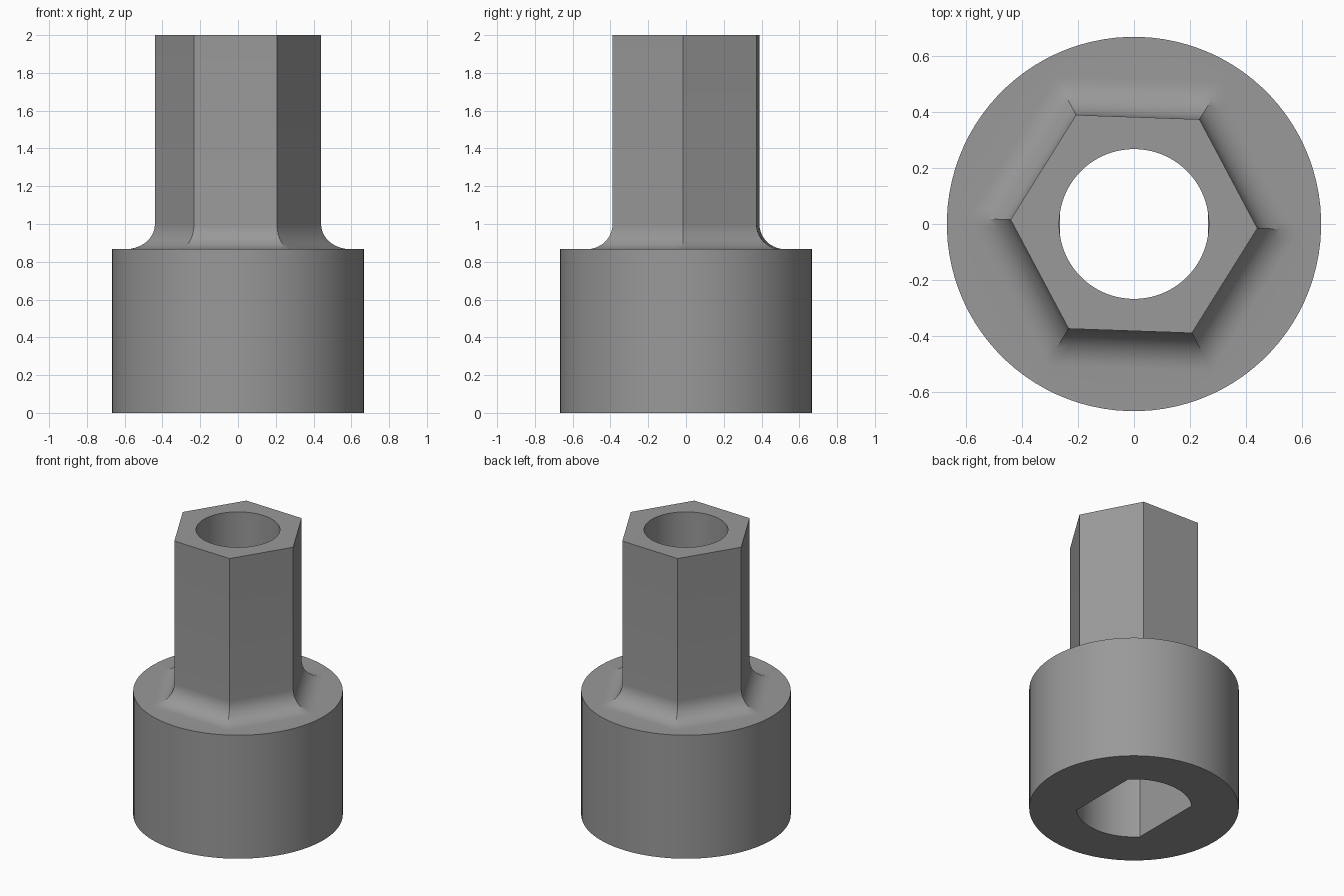
import bpy, bmesh, math

if "Cube" in bpy.data.objects:
    bpy.data.objects.remove(bpy.data.objects["Cube"])

N = 96                      # samples around every ring (16 per hexagon side)
TILT = math.radians(-2)     # small turn of the hexagon
BODY_R, BODY_H, TOP = 0.667, 0.867, 2.0
APOTHEM, FILLET = 0.381, 0.133
BORE_R = 0.267
SLOT_R, SLOT_X, SLOT_TOP = 0.367, 0.263, 0.8
CORNER = math.acos(SLOT_X / SLOT_R)


def circle(r):
    return lambda a: (r * math.cos(a), r * math.sin(a))


def hexagon(apothem):
    def point(a):
        local = (a - TILT) % (math.pi / 3) - math.pi / 6
        r = apothem / math.cos(local)
        return r * math.cos(a), r * math.sin(a)
    return point


def double_d(a):
    # snap the nearest samples to the exact corners between flat and arc
    for c in (CORNER, math.pi - CORNER, math.pi + CORNER, 2 * math.pi - CORNER):
        if abs(a % (2 * math.pi) - c) < math.pi / N:
            a = c
    r = min(SLOT_R, SLOT_X / max(abs(math.cos(a)), 1e-6))
    return r * math.cos(a), r * math.sin(a)


# Closed section: outer body, fillet, hexagonal shank, bore, two-flat socket
rings = [(circle(BODY_R), 0), (circle(BODY_R), BODY_H)]
STEPS = 10
for i in range(STEPS + 1):
    t = math.pi / 2 * i / STEPS
    rings.append((hexagon(APOTHEM + FILLET * (1 - math.sin(t))),
                  BODY_H + FILLET * (1 - math.cos(t))))
rings += [(hexagon(APOTHEM), TOP), (circle(BORE_R), TOP),
          (circle(BORE_R), SLOT_TOP), (double_d, SLOT_TOP), (double_d, 0)]

bm = bmesh.new()
loops = []
for shape, z in rings:
    loops.append([bm.verts.new((*shape(TILT + 2 * math.pi * k / N), z))
                  for k in range(N)])
for i, low in enumerate(loops):
    high = loops[(i + 1) % len(loops)]
    for k in range(N):
        j = (k + 1) % N
        bm.faces.new((low[k], low[j], high[j], high[k]))
bmesh.ops.recalc_face_normals(bm, faces=bm.faces)

mesh = bpy.data.meshes.new("hex_shank_adapter")
bm.to_mesh(mesh)
bm.free()
adapter = bpy.data.objects.new("hex_shank_adapter", mesh)
bpy.context.collection.objects.link(adapter)

# Plain grey metal
grey = bpy.data.materials.new("grey_metal")
grey.diffuse_color = (0.32, 0.32, 0.32, 1)
grey.use_nodes = True
grey.node_tree.nodes["Principled BSDF"].inputs["Base Color"].default_value = grey.diffuse_color
mesh.materials.append(grey)

bpy.context.view_layer.objects.active = adapter
adapter.select_set(True)
bpy.ops.object.shade_smooth_by_angle(angle=math.radians(30))
